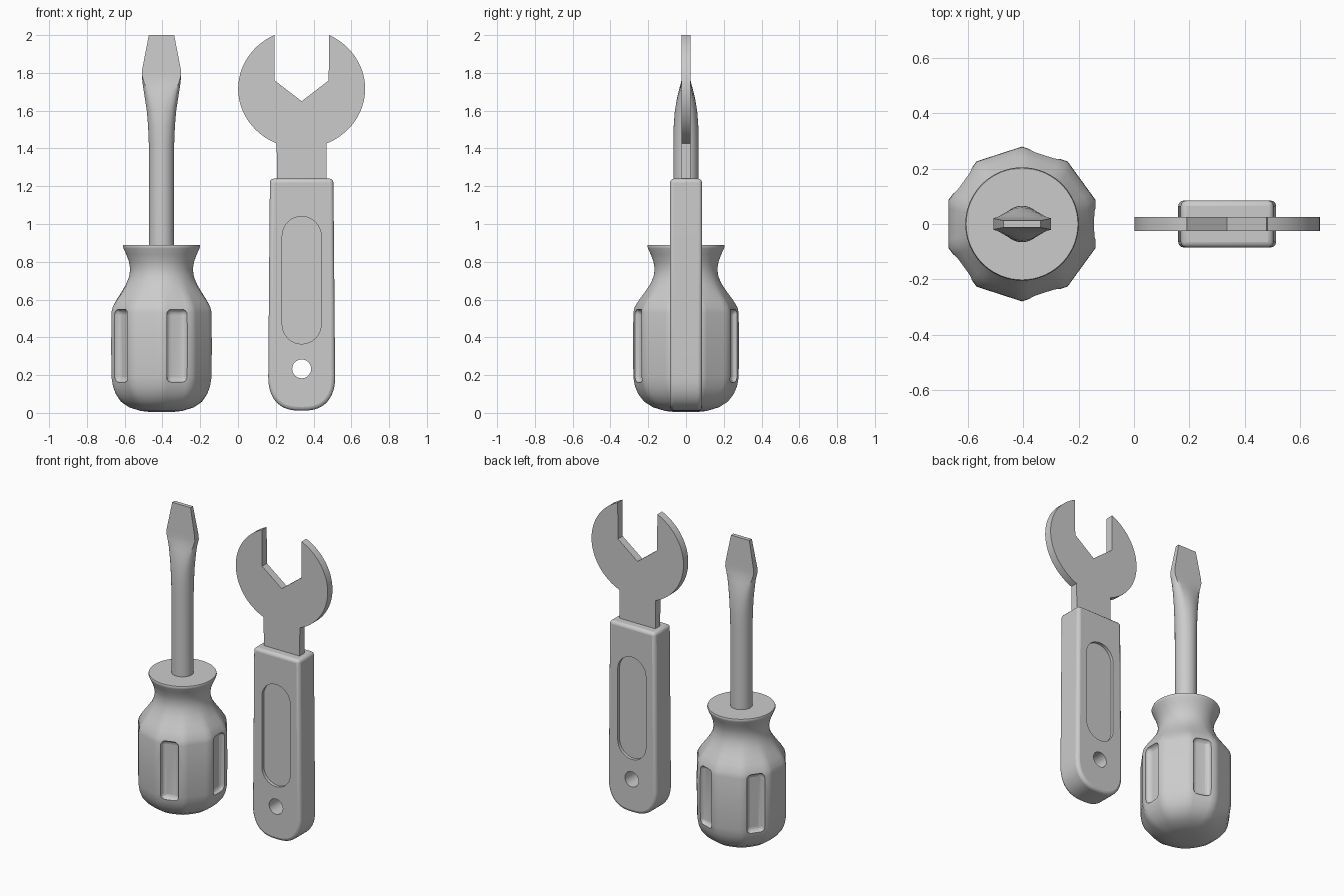
import bpy, bmesh
from math import sin, cos, pi, radians

if "Cube" in bpy.data.objects:
    bpy.data.objects.remove(bpy.data.objects["Cube"])

SX, WX = -0.405, 0.337   # screwdriver and wrench axes


def make_object(name, bm, angle=40):
    bmesh.ops.recalc_face_normals(bm, faces=bm.faces)
    me = bpy.data.meshes.new(name)
    bm.to_mesh(me)
    bm.free()
    ob = bpy.data.objects.new(name, me)
    bpy.context.collection.objects.link(ob)
    activate(ob)
    bpy.ops.object.shade_smooth_by_angle(angle=radians(angle))
    return ob


def activate(ob):
    bpy.ops.object.select_all(action='DESELECT')
    ob.select_set(True)
    bpy.context.view_layer.objects.active = ob


def loft(name, sections):
    """Skin a stack of equal-length point rings and cap both ends."""
    bm = bmesh.new()
    rings = [[bm.verts.new(p) for p in s] for s in sections]
    n = len(rings[0])
    for a, b in zip(rings, rings[1:]):
        for i in range(n):
            j = (i + 1) % n
            bm.faces.new((a[i], a[j], b[j], b[i]))
    bm.faces.new(rings[0])
    bm.faces.new(rings[-1])
    return make_object(name, bm)


def prism(name, outline, y0, y1):
    """Extrude an x-z outline from y0 to y1."""
    return loft(name, [[(x, y, z) for x, z in outline] for y in (y0, y1)])


def bevel(ob, width, segments=3):
    m = ob.modifiers.new("bevel", 'BEVEL')
    m.width, m.segments, m.limit_method = width, segments, 'ANGLE'
    activate(ob)
    bpy.ops.object.modifier_apply(modifier=m.name)


def cut(ob, cutter):
    cutter.hide_render = True
    m = ob.modifiers.new("cut", 'BOOLEAN')
    m.operation, m.object, m.solver = 'DIFFERENCE', cutter, 'EXACT'
    activate(ob)
    bpy.ops.object.modifier_apply(modifier=m.name)
    bpy.data.objects.remove(cutter)


def smooth(ob, angle=40):
    activate(ob)
    bpy.ops.object.shade_smooth_by_angle(angle=radians(angle))


def mirrored(half):
    """Close a right-hand half outline about the wrench axis."""
    left = [(-x, z) for x, z in reversed(half) if x > 1e-6]
    return [(WX + x, z) for x, z in half + left]


# Screwdriver handle: ten-sided body blending into a round neck and base
# (z, radius, how ten-sided)
profile = [(0.005, 0.06, 0), (0.01, 0.11, 0.1), (0.03, 0.175, 0.3), (0.06, 0.222, 0.6),
           (0.10, 0.253, 0.9), (0.14, 0.27, 1), (0.19, 0.279, 1), (0.35, 0.28, 1),
           (0.53, 0.279, 1), (0.56, 0.272, 1), (0.60, 0.247, 0.8), (0.64, 0.217, 0.5),
           (0.68, 0.19, 0.2), (0.72, 0.172, 0), (0.76, 0.166, 0), (0.80, 0.172, 0),
           (0.84, 0.187, 0), (0.87, 0.201, 0), (0.882, 0.205, 0), (0.89, 0.202, 0)]


def handle_ring(z, r, b, n=60):
    ring = []
    for i in range(n):
        a = 2 * pi * i / n
        d = (a + pi / 10) % (pi / 5) - pi / 10
        k = r * (1 - b + b * cos(pi / 10) / cos(d))
        ring.append((SX + k * cos(a), k * sin(a), z))
    return ring


driver_handle = loft("screwdriver_handle", [handle_ring(*p) for p in profile])

# Finger grooves on every other side
for i in range(5):
    a = 2 * pi * i / 5
    bpy.ops.mesh.primitive_cube_add(size=1, location=(SX + 0.338 * cos(a), 0.338 * sin(a), 0.355),
                                    rotation=(0, 0, a))
    groove = bpy.context.object
    groove.scale = (0.2, 0.115, 0.39)
    bpy.ops.object.transform_apply(location=False, rotation=False, scale=True)
    bevel(groove, 0.03, 4)
    cut(driver_handle, groove)
smooth(driver_handle)

# Screwdriver shaft: round rod flattening into a flared tip
# (z, half width, half thickness, squareness)
blade = [(0.85, 0.066, 0.066, 0), (1.42, 0.067, 0.066, 0), (1.52, 0.071, 0.065, 0.02),
         (1.60, 0.078, 0.059, 0.08), (1.66, 0.087, 0.049, 0.2), (1.71, 0.095, 0.037, 0.4),
         (1.75, 0.101, 0.026, 0.7), (1.79, 0.104, 0.021, 1), (1.82, 0.102, 0.02, 1),
         (2.0, 0.067, 0.013, 1)]


def blade_ring(z, w, t, q, n=32):
    ring = []
    for i in range(n):
        c, s = cos(2 * pi * i / n), sin(2 * pi * i / n)
        k = 1 - q + q / max(abs(c), abs(s))
        ring.append((SX + w * k * c, t * k * s, z))
    return ring


loft("screwdriver_shaft", [blade_ring(*p) for p in blade])

# Wrench head and neck
arc = [radians(64.4 - 131.2 * i / 32) for i in range(33)]
head = [(0, 1.65), (0.143, 1.76), (0.145, 2.0)]
head += [(0.336 * cos(a), 1.716 + 0.315 * sin(a)) for a in arc[1:]]
head += [(0.13, 1.2)]
prism("wrench_head", mirrored(head), -0.025, 0.025)

# Wrench handle with a rounded lower end
grip = [(0.168, 1.24), (0.177, 0.19)]
for i in range(1, 13):
    a = pi / 2 * i / 12
    grip.append((0.177 * cos(a) ** 0.75 if i < 12 else 0, 0.19 - 0.178 * sin(a) ** 0.9))
wrench_handle = prism("wrench_handle", mirrored(grip), -0.085, 0.085)
bevel(wrench_handle, 0.02)

# Oval recess on both faces
oval = []
for i in range(34):
    a = pi * (i if i < 17 else i - 1) / 16
    oval.append((WX + 0.103 * cos(a), (0.937 if i < 17 else 0.468) + 0.103 * sin(a)))
for s in (-1, 1):
    cut(wrench_handle, prism("recess_cutter", oval, s * 0.065, s * 0.15))

# Hanging hole
hole = [(WX + 0.05 * cos(pi * i / 16), 0.233 + 0.05 * sin(pi * i / 16)) for i in range(32)]
cut(wrench_handle, prism("hole_cutter", hole, -0.2, 0.2))
smooth(wrench_handle)
